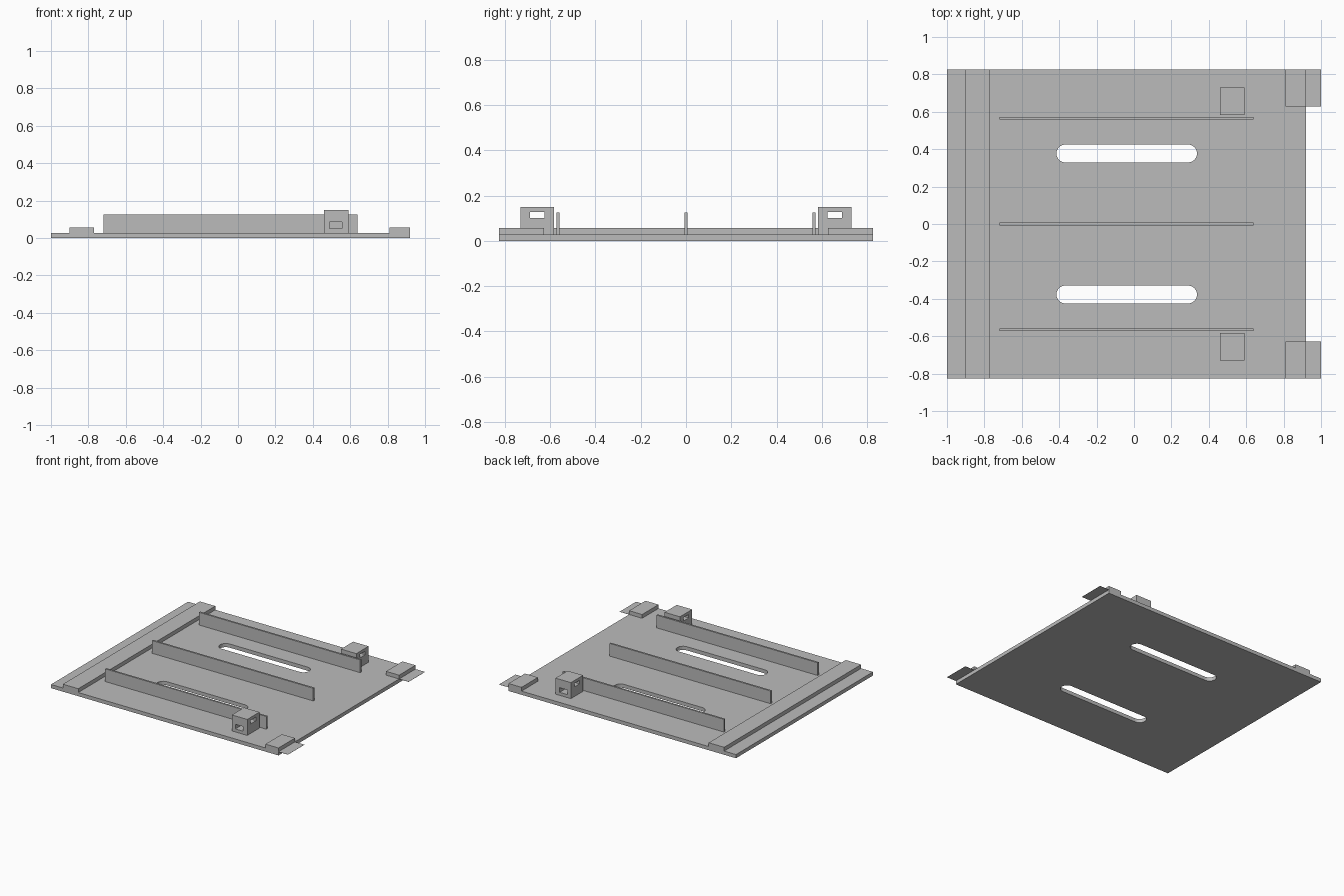
import bpy
import bmesh
import math

if "Cube" in bpy.data.objects:
    bpy.data.objects.remove(bpy.data.objects["Cube"], do_unlink=True)

# One plain grey for the whole model
grey = bpy.data.materials.new("plain grey")
grey.use_nodes = True
COLOUR = (0.5, 0.5, 0.5, 1)
grey.diffuse_color = COLOUR
grey.node_tree.nodes["Principled BSDF"].inputs["Base Color"].default_value = COLOUR

PLATE_TOP = 0.028
HALF_DEPTH = 0.826


def finish(name, bm):
    bmesh.ops.recalc_face_normals(bm, faces=bm.faces)
    mesh = bpy.data.meshes.new(name)
    bm.to_mesh(mesh)
    bm.free()
    mesh.materials.append(grey)
    obj = bpy.data.objects.new(name, mesh)
    bpy.context.collection.objects.link(obj)
    return obj


def box(name, xs, ys, zs):
    ys = sorted(ys)
    bm = bmesh.new()
    bmesh.ops.create_cube(bm, size=1)
    for v in bm.verts:
        for i, (low, high) in enumerate((xs, ys, zs)):
            v.co[i] = high if v.co[i] > 0 else low
    return finish(name, bm)


def slot(name, x0, x1, y, radius, z0, z1, steps=12):
    """Prism with half-round ends, used to cut the long openings."""
    bm = bmesh.new()
    ring = []
    for cx, start in ((x1 - radius, -math.pi / 2), (x0 + radius, math.pi / 2)):
        for i in range(steps + 1):
            a = start + math.pi * i / steps
            ring.append(bm.verts.new((cx + radius * math.cos(a), y + radius * math.sin(a), z0)))
    face = bm.faces.new(ring)
    top = bmesh.ops.extrude_face_region(bm, geom=[face])["geom"]
    for v in top:
        if isinstance(v, bmesh.types.BMVert):
            v.co.z = z1
    return finish(name, bm)


def cut(target, cutter):
    mod = target.modifiers.new(cutter.name, "BOOLEAN")
    mod.operation = "DIFFERENCE"
    mod.solver = "EXACT"
    mod.object = cutter
    cutter.hide_render = True
    cutter.hide_set(True)


# Base plate and the raised rail along its left-hand edge in plan
plate = box("base_plate", (-1, 0.92), (-HALF_DEPTH, HALF_DEPTH), (0, PLATE_TOP))
box("edge_rail", (-0.9, -0.77), (-HALF_DEPTH, HALF_DEPTH), (PLATE_TOP, 0.057))

# Three upright ribs
for label, y in (("front", -0.565), ("middle", 0), ("back", 0.565)):
    box(label + "_rib", (-0.72, 0.64), (y - 0.007, y + 0.007), (PLATE_TOP, 0.125))

# Parts mirrored front to back
for label, s in (("front", -1), ("back", 1)):
    cut(plate, slot(label + "_slot_cutter", -0.415, 0.337, s * 0.377, 0.048, -0.1, 0.1))

    # Corner pad with a thin flap reaching past the plate
    corner = (s * 0.628, s * HALF_DEPTH)
    box(label + "_corner_pad", (0.81, 0.92), corner, (PLATE_TOP, 0.057))
    box(label + "_corner_flap", (0.92, 1), corner, (PLATE_TOP - 0.001, PLATE_TOP))

    # Block with two crossing tunnels at different heights
    block = box(label + "_block", (0.46, 0.59), (s * 0.584, s * 0.731), (PLATE_TOP, 0.15))
    cut(block, box(label + "_upper_tunnel_cutter", (0.4, 0.7), (s * 0.626, s * 0.69), (0.101, 0.128)))
    cut(block, box(label + "_lower_tunnel_cutter", (0.49, 0.555), (s * 0.5, s * 0.8), (0.051, 0.086)))
